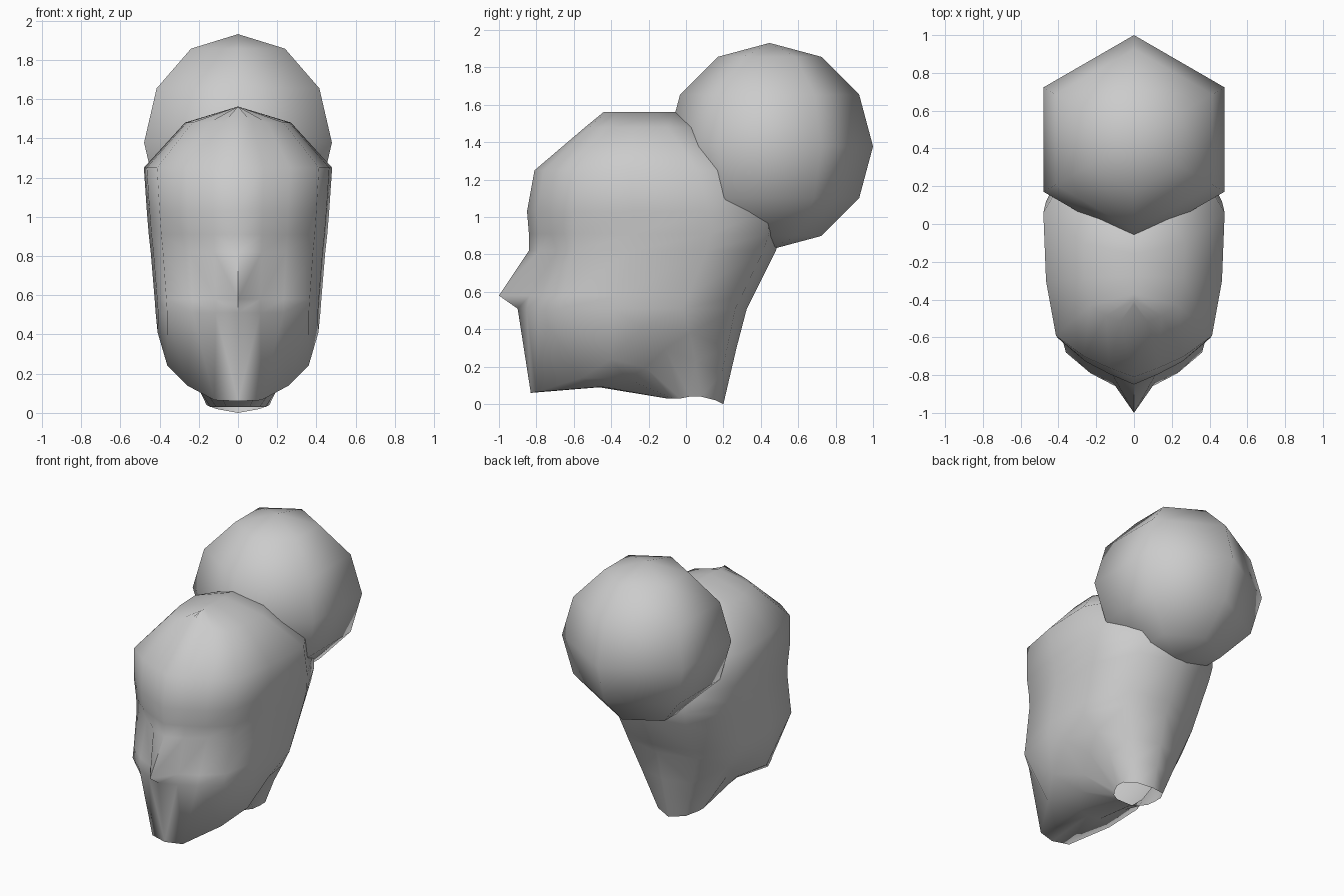
import bpy, bmesh
from math import sin, cos, pi, radians
from mathutils import Vector

if "Cube" in bpy.data.objects:
    bpy.data.objects.remove(bpy.data.objects["Cube"])


def mirrored_loft(name, rows, sharp_angle):
    """Skin rows of points running front centre -> side -> back centre, mirrored in x."""
    bm = bmesh.new()
    for s in (1, -1):
        grid = [[bm.verts.new((p[0] * s, p[1], p[2])) for p in row] for row in rows]
        for a, b in zip(grid, grid[1:]):
            for i in range(len(a) - 1):
                bm.faces.new((a[i], a[i + 1], b[i + 1], b[i]))
    bmesh.ops.remove_doubles(bm, verts=bm.verts, dist=0.0005)
    bmesh.ops.dissolve_degenerate(bm, edges=bm.edges, dist=0.0005)
    bmesh.ops.recalc_face_normals(bm, faces=bm.faces)
    mesh = bpy.data.meshes.new(name)
    bm.to_mesh(mesh)
    bm.free()
    ob = bpy.data.objects.new(name, mesh)
    bpy.context.collection.objects.link(ob)
    bpy.ops.object.select_all(action='DESELECT')
    ob.select_set(True)
    bpy.context.view_layer.objects.active = ob
    bpy.ops.object.shade_smooth_by_angle(angle=radians(sharp_angle))
    return ob


# Head cross-section: (share of half width, share of depth from the face)
section = [(0, 0), (.27, .04), (.55, .09), (.86, .18),
           (.97, .42), (1, .72), (.65, .95), (0, 1)]


def ring(z, front, back, half_width):
    return [Vector((u * half_width, front + v * (back - front), z)) for u, v in section]


# Neck opening and jaw line
neck = [Vector(p) for p in [
    (0, -.10, .03), (.06, -.10, .03), (.11, -.07, .03), (.14, -.03, .03),
    (.16, .02, .04), (.16, .08, .04), (.11, .16, .02), (0, .20, 0)]]
jaw = [Vector(p) for p in [
    (0, -.83, .06), (.12, -.80, .065), (.26, -.56, .14), (.36, -.40, .24),
    (.41, -.24, .41), (.34, .02, .38), (.20, .22, .30), (0, .27, .30)]]
lift = [.045, .045, .05, .06, .07, .02, 0, 0]
under_jaw = [(a + b) / 2 + Vector((0, 0, h)) for a, b, h in zip(neck, jaw, lift)]

# Nose base and tip, eye sockets, brow, forehead, crown and top ridge
nose_base = ring(.51, -.90, .325, .42)
nose_tip = ring(.58, -.885, .36, .425)
nose_tip[0].y = -1.0
eyes = ring(.82, -.84, .48, .445)
eyes[2].y += .03
head = [neck, under_jaw, jaw, nose_base, nose_tip, eyes,
        ring(.91, -.84, .51, .455), ring(1.03, -.85, .50, .465),
        ring(1.25, -.81, .40, .48), ring(1.48, -.54, .07, .27),
        ring(1.562, -.44, -.05, 0)]
mirrored_loft("head", head, 75)

# Hair bun: six-sided sphere with six rings
R, cy, cz = .553, .447, 1.378
bun = [[(R * sin(pi * j / 6) * sin(pi * i / 3),
         cy - R * sin(pi * j / 6) * cos(pi * i / 3),
         cz - R * cos(pi * j / 6)) for i in range(4)] for j in range(7)]
mirrored_loft("hair_bun", bun, 90)
